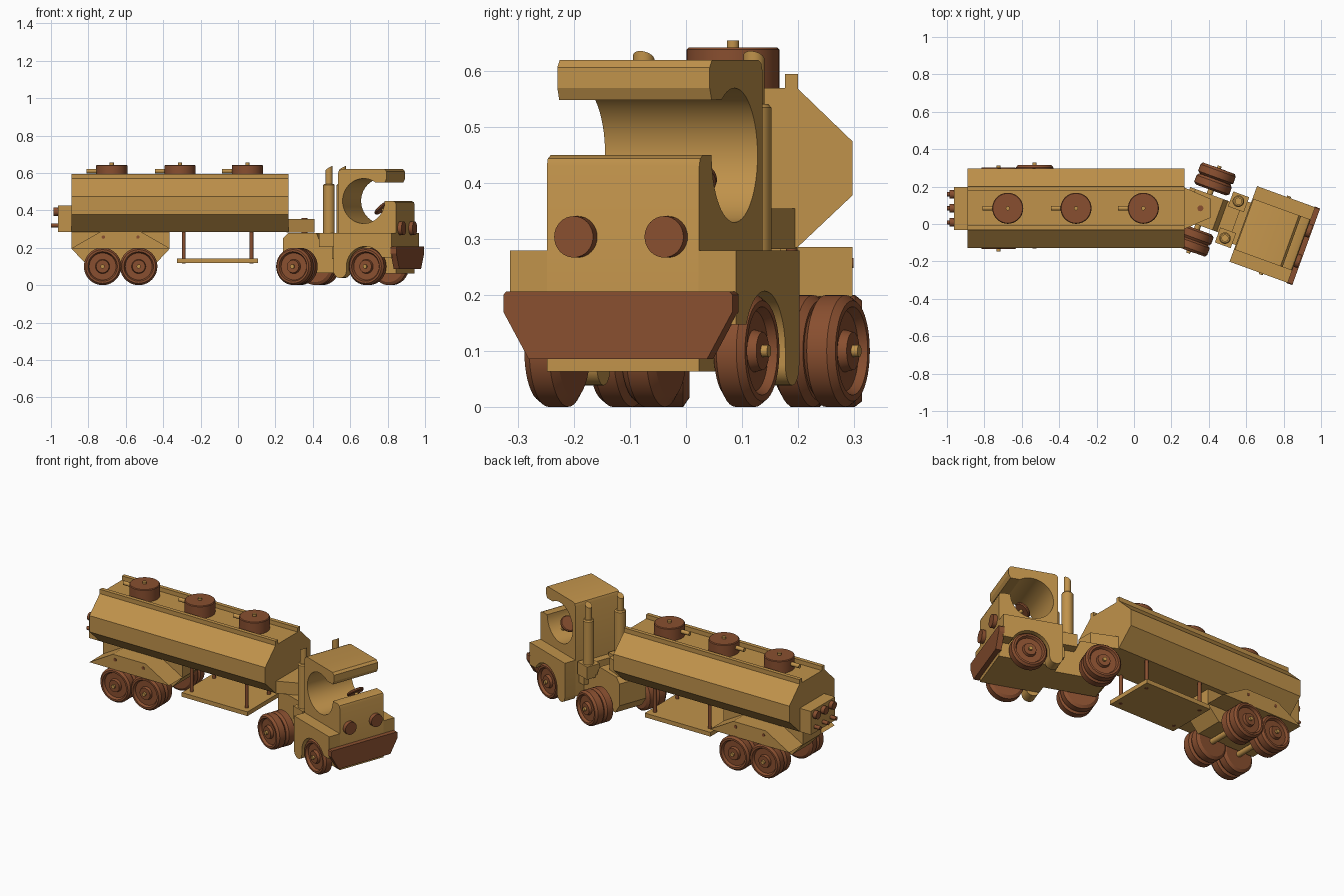
import bpy, bmesh, math
from mathutils import Matrix, Vector

if "Cube" in bpy.data.objects:
    bpy.data.objects.remove(bpy.data.objects["Cube"])


def material(name, rgb):
    m = bpy.data.materials.new(name)
    m.diffuse_color = (*rgb, 1)
    m.use_nodes = True
    m.node_tree.nodes["Principled BSDF"].inputs["Base Color"].default_value = m.diffuse_color
    return m


TAN = material("light wood", (0.53, 0.29, 0.070))
BROWN = material("dark wood", (0.25, 0.078, 0.029))

CY = 0.084                                   # trailer centre line
TRAILER = Matrix.Translation((0, CY, 0))
TRACTOR = Matrix.Translation((0.355, CY, 0)) @ Matrix.Rotation(math.radians(-20), 4, 'Z')


def finish(name, bm, mat, frame):
    bmesh.ops.recalc_face_normals(bm, faces=bm.faces)
    bm.transform(frame)
    me = bpy.data.meshes.new(name)
    bm.to_mesh(me)
    bm.free()
    me.materials.append(mat)
    ob = bpy.data.objects.new(name, me)
    bpy.context.collection.objects.link(ob)
    bpy.ops.object.select_all(action='DESELECT')
    ob.select_set(True)
    bpy.context.view_layer.objects.active = ob
    bpy.ops.object.shade_smooth_by_angle(angle=math.radians(25))
    return ob


def prism(name, pts, axis, lo, hi, mat, frame):
    """Extrude a 2D outline along an axis."""
    place = {'x': lambda a, b, c: (c, a, b),
             'y': lambda a, b, c: (a, c, b),
             'z': lambda a, b, c: (a, b, c)}[axis]
    bm = bmesh.new()
    ends = [[bm.verts.new(place(a, b, c)) for a, b in pts] for c in (lo, hi)]
    for e in ends:
        bm.faces.new(e)
    n = len(pts)
    for i in range(n):
        j = (i + 1) % n
        bm.faces.new((ends[0][i], ends[0][j], ends[1][j], ends[1][i]))
    return finish(name, bm, mat, frame)


def box(name, x, y, z, mat, frame):
    pts = [(x[0], z[0]), (x[1], z[0]), (x[1], z[1]), (x[0], z[1])]
    return prism(name, pts, 'y', y[0], y[1], mat, frame)


def lathe(name, prof, loc, direction, mat, frame, n=32, slant=0):
    """Spin (radius, height) pairs round a direction; slant tilts the last ring."""
    bm = bmesh.new()
    rings = []
    for k, (r, h) in enumerate(prof):
        ring = []
        for i in range(n):
            a = 2 * math.pi * i / n
            x, y = r * math.cos(a), r * math.sin(a)
            ring.append(bm.verts.new((x, y, h + (slant * x if k == len(prof) - 1 else 0))))
        rings.append(ring)
    for p, q in zip(rings, rings[1:]):
        for i in range(n):
            j = (i + 1) % n
            bm.faces.new((p[i], p[j], q[j], q[i]))
    bm.faces.new(rings[0])
    bm.faces.new(rings[-1])
    rot = Vector((0, 0, 1)).rotation_difference(Vector(direction)).to_matrix().to_4x4()
    return finish(name, bm, mat, frame @ Matrix.Translation(loc) @ rot)


def rod(name, r, h, loc, direction, mat, frame, n=20):
    return lathe(name, [(r, 0), (r, h)], loc, direction, mat, frame, n)


def arc(cx, cz, r, a0, a1, n):
    return [(cx + r * math.cos(math.radians(a0 + (a1 - a0) * i / n)),
             cz + r * math.sin(math.radians(a0 + (a1 - a0) * i / n))) for i in range(n + 1)]


WHEEL = [(0.084, -0.031), (0.1, -0.02), (0.1, 0.018), (0.09, 0.031), (0.079, 0.031),
         (0.072, 0.016), (0.038, 0.016), (0.034, 0.032)]


def axle(name, x, offsets, frame, shift=0.0):
    for s in (-1, 1):
        for o in offsets:
            lathe(name + "_wheel", WHEEL, (x, s * o + shift, 0.1), (0, s, 0), BROWN, frame, 40)
        rod(name + "_hub_pin", 0.011, 0.014, (x, s * (offsets[-1] + 0.03) + shift, 0.1),
            (0, s, 0), TAN, frame)
    w = offsets[0]
    rod(name + "_axle", 0.016, 2 * w, (x, -w + shift, 0.1), (0, 1, 0), TAN, frame)


# ---- Trailer: octagonal tank, roof rails, hatches
half = [(0.115, 0.285), (0.2135, 0.378), (0.2135, 0.475), (0.115, 0.57)]
prism("tank", half + [(-y, z) for y, z in reversed(half)], 'x', -0.89, 0.27, TAN, TRAILER)
for s in (-1, 1):
    y0, y1 = sorted((s * 0.093, s * 0.116))
    box("tank_rail", (-0.89, 0.27), (y0, y1), (0.565, 0.595), TAN, TRAILER)
for x in (-0.675, -0.31, 0.05):
    lathe("hatch", [(0.083, 0.565), (0.083, 0.639), (0.079, 0.643)], (x, 0, 0), (0, 0, 1), BROWN, TRAILER, 40)
    rod("hatch_knob", 0.011, 0.02, (x, 0, 0.635), (0, 0, 1), TAN, TRAILER)
    rod("hatch_handle", 0.012, 0.06, (x - 0.075, 0, 0.61), (-1, 0, 0), TAN, TRAILER)

# ---- Trailer neck with coupling pin
prism("trailer_neck", [(0.26, 0.115), (0.41, 0.05), (0.41, -0.05), (0.26, -0.115)],
      'z', 0.282, 0.355, TAN, TRAILER)
rod("coupling_pin", 0.016, 0.16, (0.355, 0, 0.2), (0, 0, 1), BROWN, TRAILER)

# ---- Rear box with lights
box("rear_box", (-0.963, -0.885), (-0.115, 0.115), (0.285, 0.425), TAN, TRAILER)
for y in (-0.075, 0, 0.075):
    rod("rear_light", 0.023, 0.026, (-0.96, y, 0.393), (-1, 0, 0), BROWN, TRAILER)
    rod("rear_peg", 0.011, 0.04, (-0.96, y, 0.32), (-1, 0, 0), BROWN, TRAILER)

# ---- Bogie: mudguard, centre block, screws and wheels
prism("mudguard", [(-0.735, 0.286), (-0.52, 0.286), (-0.365, 0.197), (-0.89, 0.197)],
      'y', -0.2135, 0.2135, TAN, TRAILER)
prism("bogie_block", [(-0.89, 0.286), (-0.365, 0.286), (-0.365, 0.195), (-0.44, 0.115),
                      (-0.815, 0.115), (-0.89, 0.195)], 'y', -0.085, 0.085, TAN, TRAILER)
for x in (-0.72, -0.535):
    for s in (-1, 1):
        rod("mudguard_screw", 0.009, 0.006, (x, s * 0.21, 0.257), (0, s, 0), BROWN, TRAILER)
axle("trailer_rear", -0.724, (0.123, 0.186), TRAILER)
axle("trailer_front", -0.531, (0.123, 0.186), TRAILER, 0.014)

# ---- Hanging board on posts
box("hanging_board", (-0.325, 0.108), (-0.15, 0.15), (0.118, 0.143), TAN, TRAILER)
for x in (-0.29, 0.072):
    for y in (-0.105, 0.105):
        rod("board_post", 0.01, 0.175, (x, y, 0.1165), (0, 0, 1), BROWN, TRAILER)

# ---- Tractor chassis
prism("tractor_chassis", [(-0.09, 0.12), (-0.09, 0.25), (-0.06, 0.28), (0.1, 0.28), (0.125, 0.22),
                          (0.25, 0.22), (0.25, 0.065), (-0.05, 0.065)],
      'y', -0.088, 0.088, TAN, TRACTOR)
for s in (-1, 1):
    y0, y1 = sorted((s * 0.06, s * 0.145))
    box("stack_base", (0.135, 0.225), (y0, y1), (0.205, 0.28), TAN, TRACTOR)
    lathe("exhaust_stack", [(0.031, 0.27), (0.031, 0.535), (0.025, 0.542), (0.019, 0.542), (0.019, 0.625)],
          (0.178, s * 0.105, 0), (0, 0, 1), TAN, TRACTOR, 28, slant=0.6)
box("chassis_link", (0.2, 0.25), (-0.12, 0.12), (0.14, 0.26), TAN, TRACTOR)

# ---- Cab: one profile with round window opening
cab = [(0.244, 0.063), (0.244, 0.6), (0.25, 0.614), (0.264, 0.62), (0.508, 0.62), (0.52, 0.607),
       (0.52, 0.57), (0.51, 0.549)]
cab += arc(0.39, 0.45, 0.12, 56, 360, 44)
cab += [(0.555, 0.45), (0.57, 0.444), (0.575, 0.43), (0.575, 0.063)]
prism("cab", cab, 'y', -0.145, 0.145, TAN, TRACTOR)

# ---- Fenders with wheel arch and rounded tail
fender = [(0.244, 0.28), (0.575, 0.28), (0.575, 0.147)]
fender += arc(0.424, 0.1, 0.107, 26, 180, 22)
fender += arc(0.2805, 0.075, 0.0365, 0, -180, 14)
for s in (-1, 1):
    y0, y1 = sorted((s * 0.144, s * 0.215))
    prism("fender", fender, 'y', y0, y1, TAN, TRACTOR)
    rod("headlight", 0.037, 0.027, (0.57, s * 0.086, 0.304), (1, 0, 0), BROWN, TRACTOR, 32)

# ---- Bumper
bh = [(0.17, 0.086), (0.218, 0.17), (0.218, 0.2), (0.213, 0.206)]
prism("bumper", bh + [(-y, z) for y, z in reversed(bh)], 'x', 0.57, 0.602, BROWN, TRACTOR)

# ---- Steering wheel and column
lathe("steering_wheel", [(0.043, -0.008), (0.048, -0.003), (0.048, 0.004), (0.043, 0.008)],
      (0.415, 0.07, 0.412), (-0.68, 0, 0.73), BROWN, TRACTOR)
rod("steering_column", 0.01, 0.12, (0.415, 0.07, 0.412), (0.73, 0, -0.68), TAN, TRACTOR)

# ---- Tractor wheels
axle("steer", 0.424, (0.179,), TRACTOR)
axle("drive", 0.02, (0.142, 0.204), TRACTOR)
